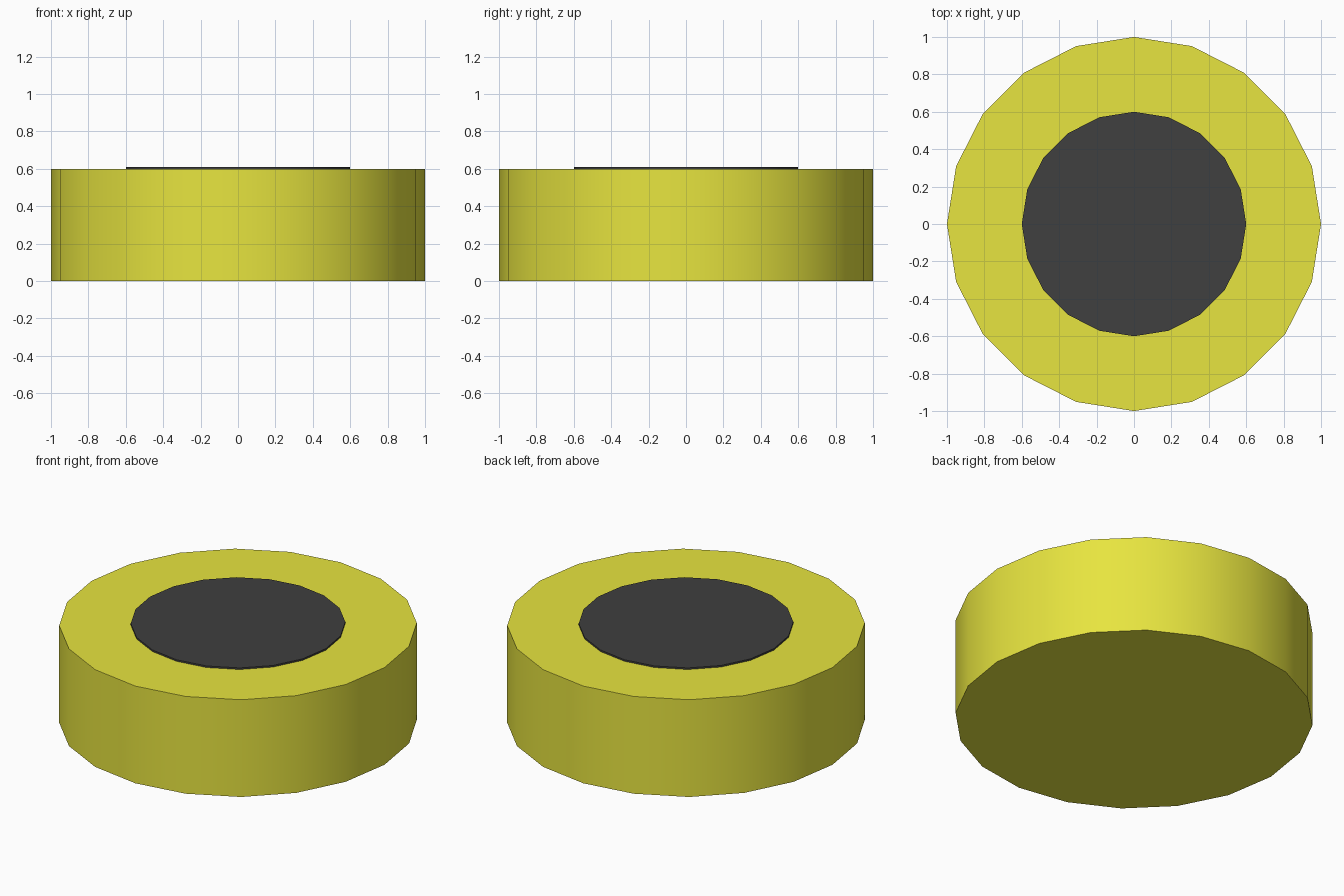
import bpy
import math

if "Cube" in bpy.data.objects:
    bpy.data.objects.remove(bpy.data.objects["Cube"])


def material(name, color):
    mat = bpy.data.materials.new(name)
    mat.diffuse_color = color
    mat.use_nodes = True
    mat.node_tree.nodes["Principled BSDF"].inputs["Base Color"].default_value = mat.diffuse_color
    return mat


def disc(name, radius, z0, z1, mat):
    bpy.ops.mesh.primitive_cylinder_add(
        vertices=20, radius=radius, depth=z1 - z0, location=(0, 0, (z0 + z1) / 2))
    obj = bpy.context.object
    obj.name = name
    obj.data.materials.append(mat)
    bpy.ops.object.shade_smooth_by_angle(angle=math.radians(30))
    return obj


# Thick yellow drum
disc("body", 1.0, 0.0, 0.6, material("yellow", (0.8, 0.78, 0.05, 1)))

# Thin black plate lying on top
disc("top_plate", 0.6, 0.6, 0.61, material("black", (0.05, 0.05, 0.05, 1)))
